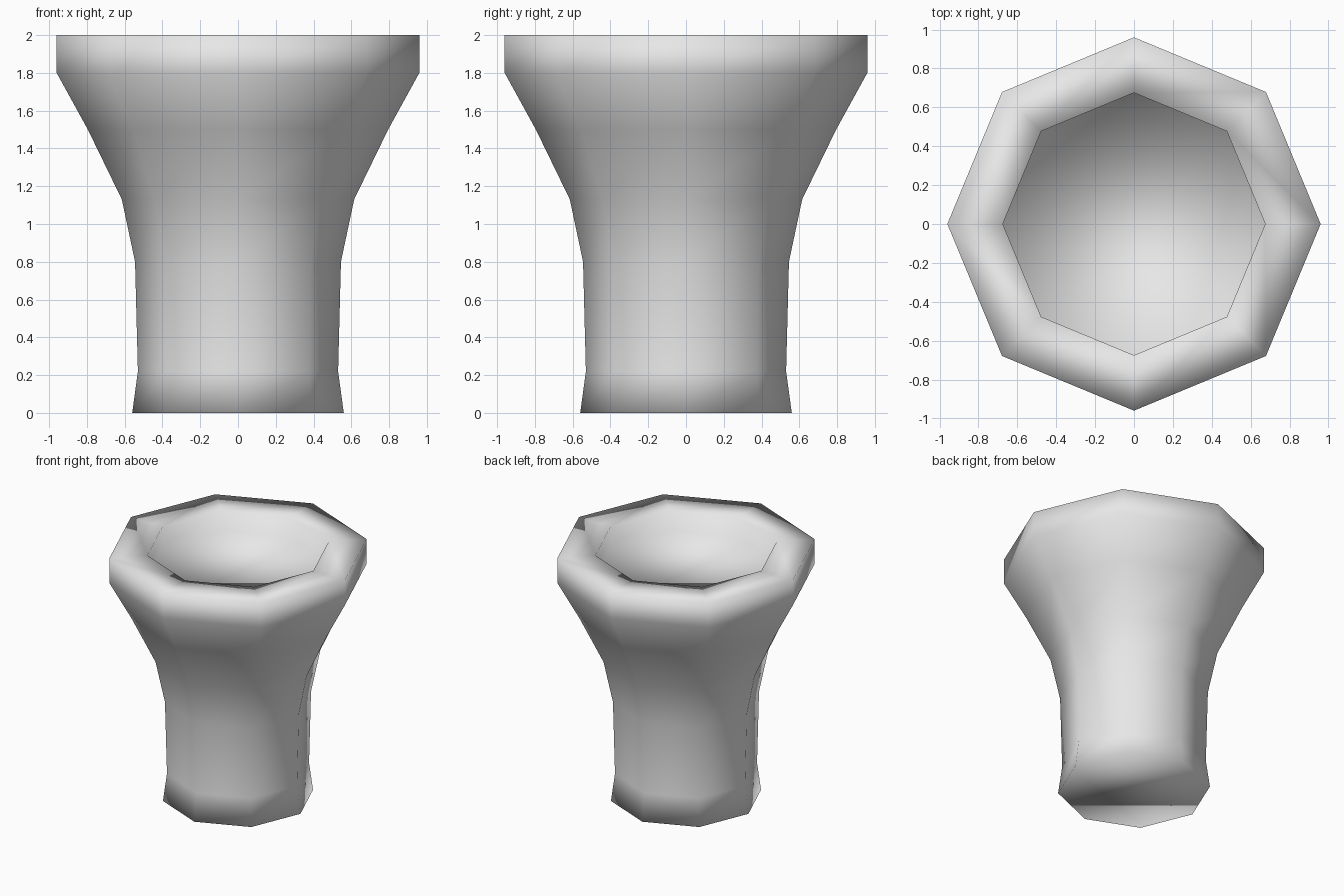
import bpy, bmesh
from math import cos, sin, tau

# Remove the default cube only
cube = bpy.data.objects.get("Cube")
if cube:
    bpy.data.objects.remove(cube, do_unlink=True)

# Single plain grey
grey = bpy.data.materials.new("plain grey")
grey.use_nodes = True
colour = (0.8, 0.8, 0.8, 1)
grey.diffuse_color = colour
grey.node_tree.nodes["Principled BSDF"].inputs["Base Color"].default_value = colour

SIDES = 8
# (radius, height) from the base, up the outside, over the rim, down to the recess
PROFILE = [(0.56, 0), (0.53, 0.22), (0.545, 0.8), (0.615, 1.13), (0.795, 1.5),
           (0.96, 1.8), (0.96, 2), (0.675, 2), (0.675, 1.84)]


def lathe(name, profile, sides, material):
    """Closed, smooth shaded, faceted solid of revolution."""
    bm = bmesh.new()
    rings = [[bm.verts.new((r * cos(tau * i / sides), r * sin(tau * i / sides), z))
              for i in range(sides)] for r, z in profile]
    for low, high in zip(rings, rings[1:]):
        for i in range(sides):
            j = (i + 1) % sides
            bm.faces.new((low[i], low[j], high[j], high[i]))
    bm.faces.new(rings[0][::-1])   # underside
    bm.faces.new(rings[-1])        # recess floor
    for face in bm.faces:
        face.smooth = True
    mesh = bpy.data.meshes.new(name)
    bm.to_mesh(mesh)
    bm.free()
    mesh.materials.append(material)
    obj = bpy.data.objects.new(name, mesh)
    bpy.context.collection.objects.link(obj)
    return obj


lathe("flared_pedestal", PROFILE, SIDES, grey)
